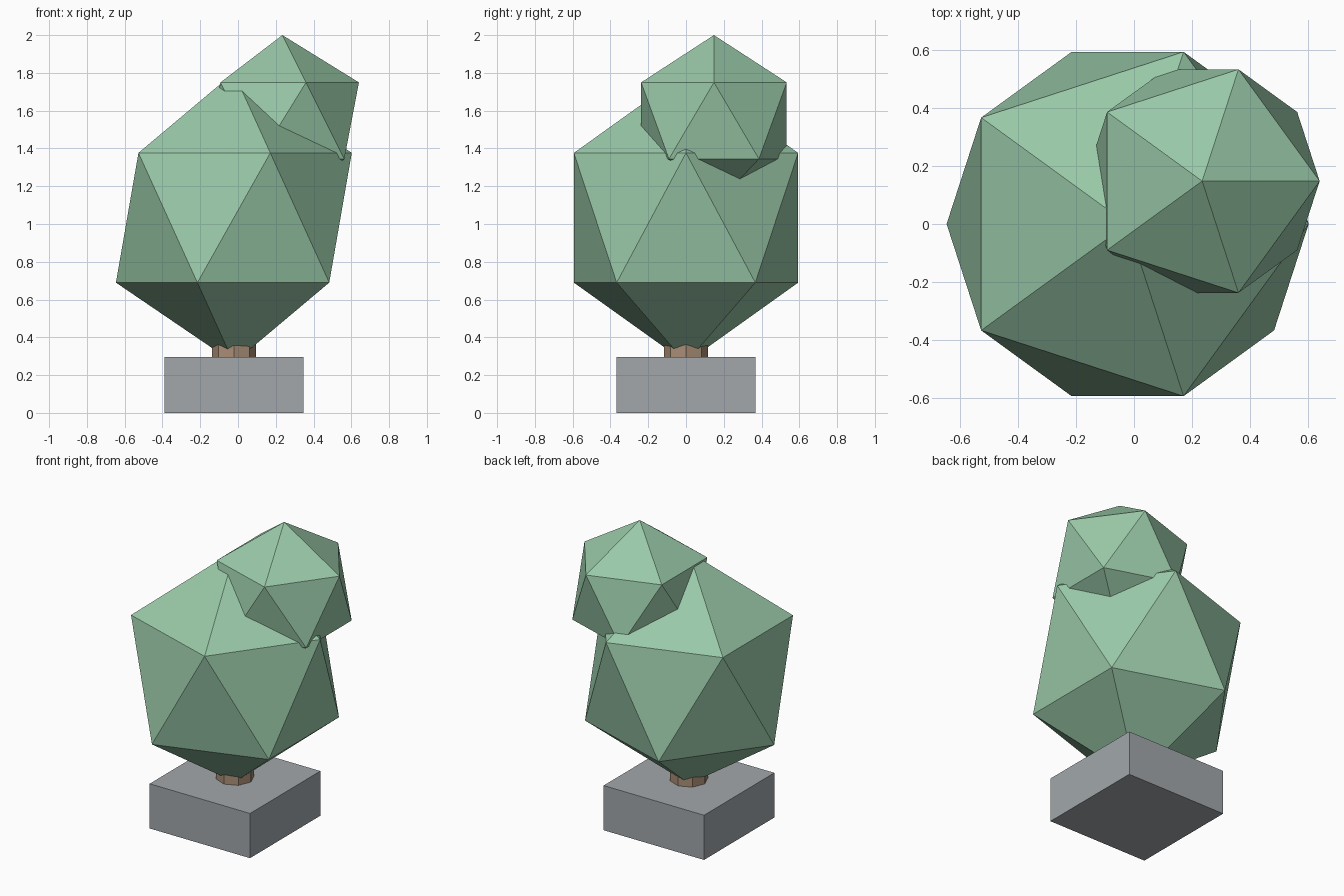
import bpy

if "Cube" in bpy.data.objects:
    bpy.data.objects.remove(bpy.data.objects["Cube"])


def material(name, rgb):
    mat = bpy.data.materials.new(name)
    mat.diffuse_color = (*rgb, 1.0)
    mat.use_nodes = True
    mat.node_tree.nodes["Principled BSDF"].inputs["Base Color"].default_value = mat.diffuse_color
    return mat


def finish(name, mat):
    obj = bpy.context.object
    obj.name = name
    obj.data.materials.append(mat)
    bpy.ops.object.transform_apply(location=False, rotation=False, scale=True)
    return obj


leaf_green = material("leaf green", (0.32, 0.58, 0.39))
bark_brown = material("bark brown", (0.40, 0.27, 0.18))
stone_grey = material("stone grey", (0.36, 0.39, 0.41))

AXIS_X = -0.022  # shared axis of base, trunk and main foliage

# Square planter block
bpy.ops.mesh.primitive_cube_add(size=1, location=(AXIS_X, 0, 0.148))
bpy.context.object.scale = (0.736, 0.736, 0.296)
finish("planter_base", stone_grey)

# Eight-sided trunk running through the block into the foliage
bpy.ops.mesh.primitive_cylinder_add(vertices=8, radius=0.116, depth=0.498,
                                    location=(AXIS_X, 0, 0.251))
finish("trunk", bark_brown)

# Foliage: a tall main icosahedron and a smaller one on its shoulder
for name, loc, radius, stretch in (
    ("main_foliage", (AXIS_X, 0, 1.033), 0.698, 1.1),
    ("top_foliage", (0.235, 0.148, 1.547), 0.453, 1.0),
):
    bpy.ops.mesh.primitive_ico_sphere_add(subdivisions=1, radius=radius, location=loc)
    bpy.context.object.scale = (1, 1, stretch)
    finish(name, leaf_green)
